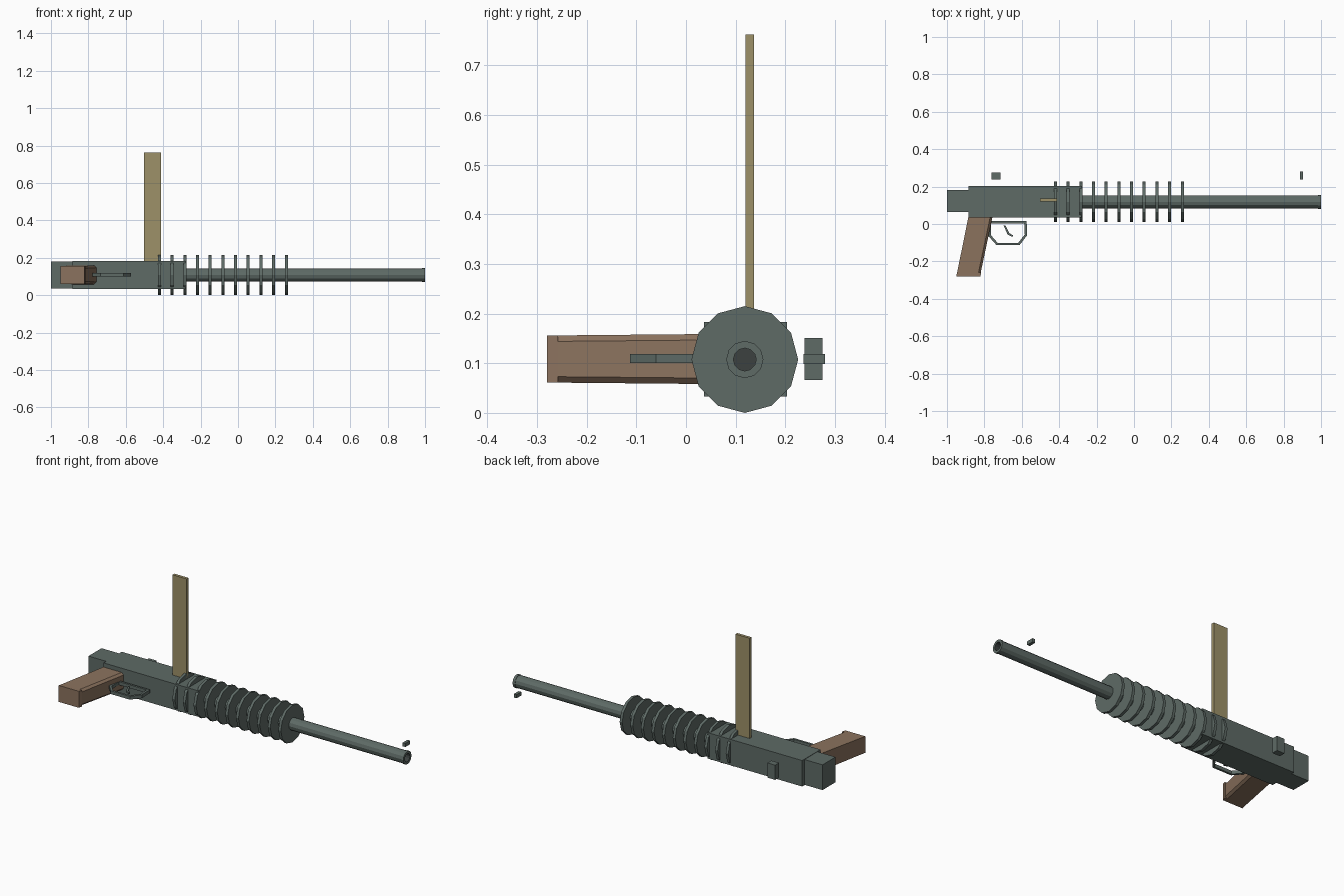
import bpy, bmesh, math

if "Cube" in bpy.data.objects:
    bpy.data.objects.remove(bpy.data.objects["Cube"])

AY, AZ = 0.1185, 0.1075   # bore axis position in y and z


def material(name, rgb):
    m = bpy.data.materials.new(name)
    m.diffuse_color = (*rgb, 1)
    m.use_nodes = True
    m.node_tree.nodes["Principled BSDF"].inputs["Base Color"].default_value = m.diffuse_color
    return m


STEEL = material("grey green steel", (0.112, 0.145, 0.133))
WOOD = material("brown grip", (0.26, 0.17, 0.112))
BRASS = material("tan magazine", (0.34, 0.285, 0.14))
DARK = material("dark bore", (0.045, 0.053, 0.051))


def finish(name, bm, *mats):
    bmesh.ops.recalc_face_normals(bm, faces=bm.faces[:])
    me = bpy.data.meshes.new(name)
    bm.to_mesh(me)
    bm.free()
    ob = bpy.data.objects.new(name, me)
    for m in mats:
        me.materials.append(m)
    bpy.context.collection.objects.link(ob)
    return ob


def loft(name, rings, *mats):
    """Skin a list of equal length point rings and cap both ends."""
    bm = bmesh.new()
    vr = [[bm.verts.new(p) for p in r] for r in rings]
    n = len(vr[0])
    for a, b in zip(vr, vr[1:]):
        for i in range(n):
            j = (i + 1) % n
            bm.faces.new((a[i], a[j], b[j], b[i]))
    bm.faces.new(vr[0])
    bm.faces.new(vr[-1])
    return finish(name, bm, *mats)


def box(name, x, y, z, mat):
    return loft(name, [[(px, y[0], z[0]), (px, y[1], z[0]),
                        (px, y[1], z[1]), (px, y[0], z[1])] for px in x], mat)


def lathe(name, profile, sides, *mats):
    """Turn (x, radius) pairs about the bore axis."""
    ang = [2 * math.pi * i / sides for i in range(sides)]
    return loft(name, [[(x, AY + r * math.cos(a), AZ + r * math.sin(a)) for a in ang]
                       for x, r in profile], *mats)


def strip(name, outer, inner, z, mat, closed):
    """Flat band between two outlines in xy, given thickness in z."""
    rings = [[(*o, z[0]), (*i, z[0]), (*i, z[1]), (*o, z[1])]
             for o, i in zip(outer, inner)]
    bm = bmesh.new()
    vr = [[bm.verts.new(p) for p in r] for r in rings]
    for k in range(len(vr) if closed else len(vr) - 1):
        a, b = vr[k], vr[(k + 1) % len(vr)]
        for i in range(4):
            j = (i + 1) % 4
            bm.faces.new((a[i], a[j], b[j], b[i]))
    if not closed:
        bm.faces.new(vr[0])
        bm.faces.new(vr[-1])
    return finish(name, bm, mat)


# Receiver and rear cap
box("receiver", (-0.885, -0.28), (0.036, 0.203), (0.033, 0.183), STEEL)
box("rear_cap", (-1.0, -0.88), (0.063, 0.182), (0.035, 0.181), STEEL)

# Barrel with muzzle lip and recessed dark bore
barrel = lathe("barrel", [(-0.3, 0.035), (0.985, 0.035), (0.985, 0.0375),
                          (1.0, 0.0375), (1.0, 0.023), (0.93, 0.023)], 12, STEEL, DARK)
for p in barrel.data.polygons:
    c = p.center
    if 0.92 < c.x < 0.999 and math.hypot(c.y - AY, c.z - AZ) < 0.028:
        p.material_index = 1

# Cooling fins
for i in range(11):
    x = -0.42 + 0.0678 * i
    lathe(f"cooling_fin_{i + 1}", [(x - 0.008, 0.1075), (x + 0.008, 0.1075)], 12, STEEL)

# Upright magazine
box("magazine", (-0.503, -0.412), (0.12, 0.137), (0.16, 0.762), BRASS)

# Slanted grip with chamfered front corners, and its square foot
def grip_ring(y, x0, x1, h, c):
    pts = [(x0, -h), (x1 - c, -h), (x1, -h + c), (x1, h - c), (x1 - c, h), (x0, h)]
    return [(x, y, AZ + 0.001 + z) for x, z in pts]


loft("grip", [grip_ring(-0.262, -0.946, -0.82, 0.0475, 0.012),
              grip_ring(0.06, -0.881, -0.752, 0.0505, 0.012)], WOOD)
loft("grip_foot", [grip_ring(-0.28, -0.95, -0.822, 0.0475, 0.0005),
                   grip_ring(-0.258, -0.946, -0.816, 0.0475, 0.0005)], WOOD)

# Trigger guard and trigger
strip("trigger_guard",
      [(-0.782, 0.016), (-0.574, 0.016), (-0.571, -0.06), (-0.612, -0.113),
       (-0.735, -0.113), (-0.778, -0.065)],
      [(-0.764, 0.004), (-0.587, 0.004), (-0.584, -0.056), (-0.619, -0.101),
       (-0.729, -0.101), (-0.764, -0.061)], (0.1, 0.119), STEEL, True)
strip("trigger",
      [(-0.697, -0.008), (-0.676, -0.056), (-0.65, -0.07)],
      [(-0.687, -0.008), (-0.667, -0.049), (-0.647, -0.06)], (0.104, 0.114), STEEL, False)

# Floating sights
box("rear_sight", (-0.762, -0.713), (0.239, 0.275), (0.066, 0.151), STEEL)
box("front_sight", (0.887, 0.904), (0.237, 0.28), (0.098, 0.119), STEEL)
